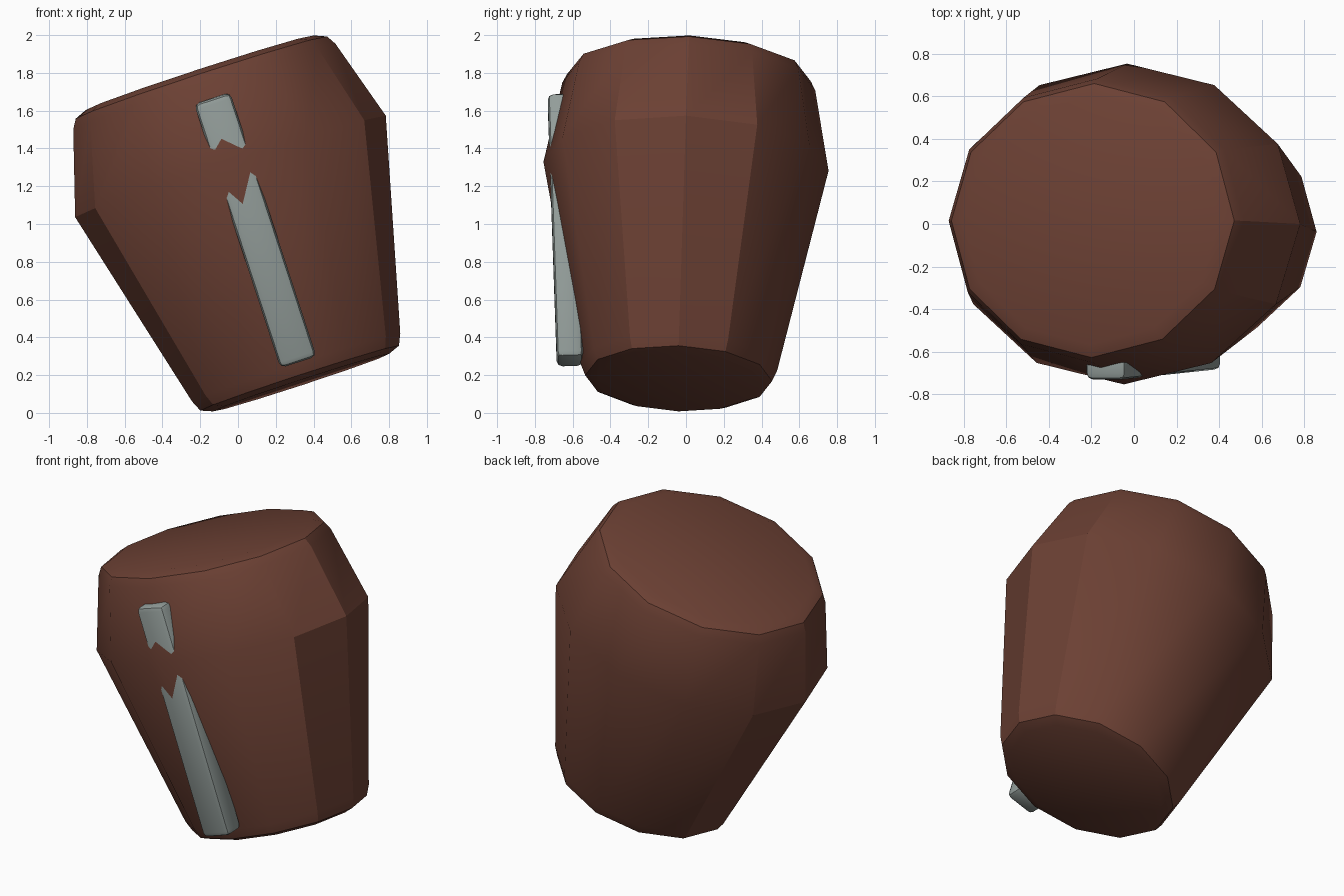
import bpy, bmesh, math
from mathutils import Matrix, Vector

if "Cube" in bpy.data.objects:
    bpy.data.objects.remove(bpy.data.objects["Cube"])

SIDES = 12
TILT = math.radians(18.1)
CENTRE = Vector((-0.04, 0.0, 1.305))


def material(name, rgb):
    m = bpy.data.materials.new(name)
    m.diffuse_color = (*rgb, 1)
    m.use_nodes = True
    m.node_tree.nodes["Principled BSDF"].inputs["Base Color"].default_value = m.diffuse_color
    return m


def finish(name, bm, mat, lean, angle):
    """Turn a bmesh into a leaning, shaded object."""
    bmesh.ops.recalc_face_normals(bm, faces=bm.faces)
    bm.transform(Matrix.Translation(CENTRE) @ Matrix.Rotation(-TILT, 4, 'Y')
                 @ Matrix.Rotation(lean, 4, 'X'))
    mesh = bpy.data.meshes.new(name)
    bm.to_mesh(mesh)
    bm.free()
    mesh.materials.append(mat)
    obj = bpy.data.objects.new(name, mesh)
    bpy.context.collection.objects.link(obj)
    bpy.ops.object.select_all(action='DESELECT')
    obj.select_set(True)
    bpy.context.view_layer.objects.active = obj
    bpy.ops.object.shade_smooth_by_angle(angle=math.radians(angle))
    return obj


brown = material("brown", (0.15, 0.052, 0.034))
grey = material("grey", (0.29, 0.335, 0.32))

# Barrel body: oval rings (height, half width, half depth) with rounded rims
rings = [(-1.205, 0.49, 0.435), (-1.18, 0.553, 0.495), (-1.12, 0.58, 0.52),
         (0.0, 0.865, 0.755),
         (0.445, 0.73, 0.67), (0.495, 0.70, 0.645), (0.522, 0.635, 0.585)]
bm = bmesh.new()
loops = []
for h, rx, ry in rings:
    loops.append([bm.verts.new((rx * math.cos(math.tau * i / SIDES),
                                ry * math.sin(math.tau * i / SIDES), h))
                  for i in range(SIDES)])
for low, high in zip(loops, loops[1:]):
    for i in range(SIDES):
        j = (i + 1) % SIDES
        bm.faces.new((low[i], low[j], high[j], high[i]))
bm.faces.new(loops[0][::-1])
bm.faces.new(loops[-1])
finish("barrel_body", bm, brown, -0.033, 28)

# Front strap: bevelled bar that sinks into the widest part of the barrel
bm = bmesh.new()
bmesh.ops.create_cube(bm, size=1)
bm.transform(Matrix.Translation((0.02, -0.65, -0.34))
             @ Matrix.Diagonal((0.2, 0.14, 1.47, 1)))
bmesh.ops.bevel(bm, geom=bm.edges[:], offset=0.03, segments=2,
                profile=0.5, affect='EDGES')
finish("front_strap", bm, grey, 0.033, 30)
